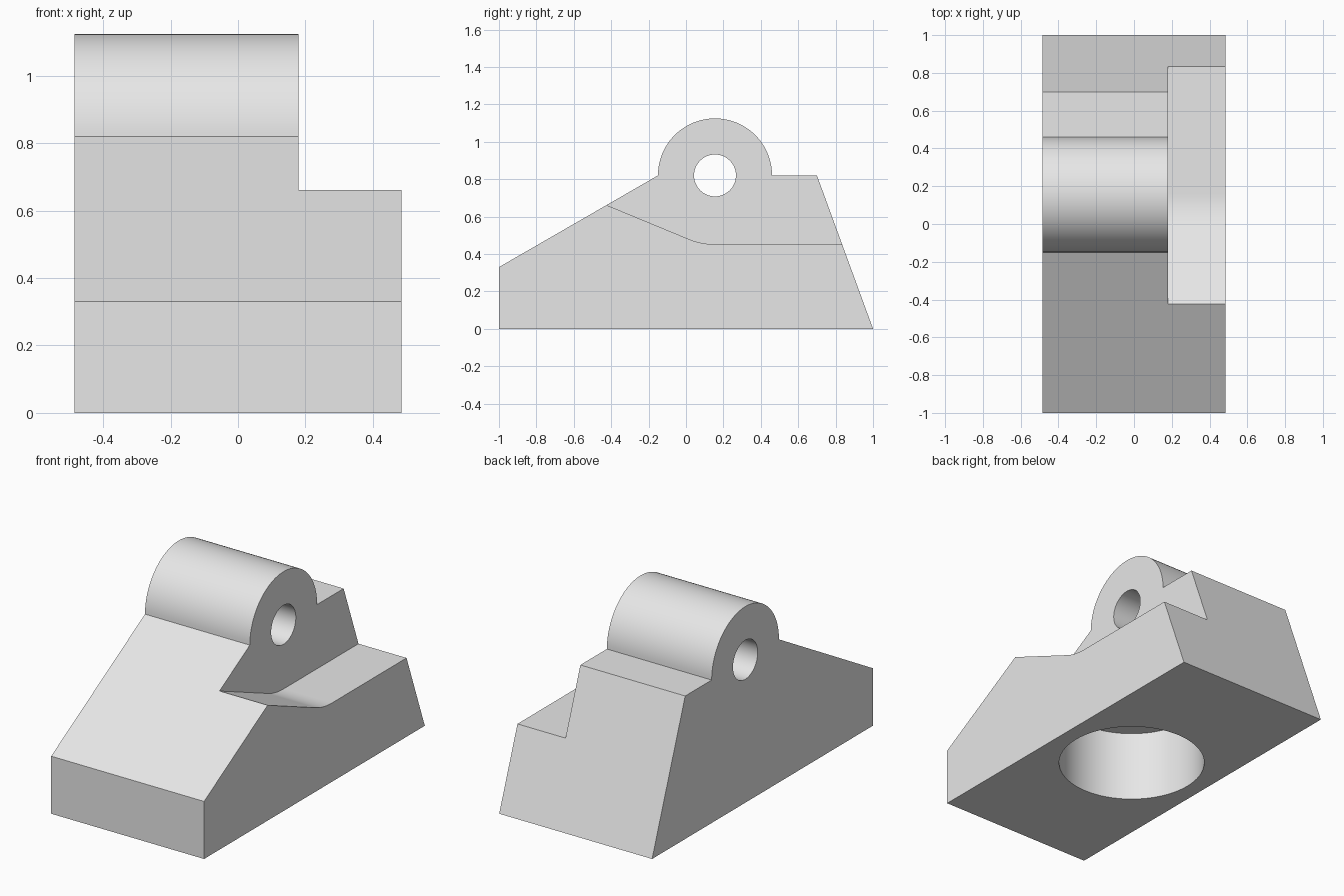
import bpy, bmesh
from math import sin, cos, pi, radians, tan

# Remove the default cube
if "Cube" in bpy.data.objects:
    bpy.data.objects.remove(bpy.data.objects["Cube"], do_unlink=True)

HALF_WIDTH = 0.485
STEP_X = 0.18
PIN_Y, PIN_Z = 0.155, 0.82
BOSS_R, PIN_R, RELIEF_R = 0.305, 0.112, 0.368

grey = bpy.data.materials.new("plain grey")
grey.use_nodes = True
grey.diffuse_color = (0.8, 0.8, 0.8, 1)
grey.node_tree.nodes["Principled BSDF"].inputs["Base Color"].default_value = (0.8, 0.8, 0.8, 1)


def arc(cy, cz, r, start, end, steps):
    """Points on an arc, angles in degrees."""
    angles = [radians(start + (end - start) * i / steps) for i in range(steps + 1)]
    return [(cy + r * cos(a), cz + r * sin(a)) for a in angles]


def prism(name, points, to_3d, depth):
    """Extrude a flat profile along a depth vector."""
    bm = bmesh.new()
    face = bm.faces.new([bm.verts.new(to_3d(u, v)) for u, v in points])
    top = bmesh.ops.extrude_face_region(bm, geom=[face])
    moved = [g for g in top["geom"] if isinstance(g, bmesh.types.BMVert)]
    bmesh.ops.translate(bm, verts=moved, vec=depth)
    bmesh.ops.recalc_face_normals(bm, faces=bm.faces)
    mesh = bpy.data.meshes.new(name)
    bm.to_mesh(mesh)
    bm.free()
    mesh.materials.append(grey)
    obj = bpy.data.objects.new(name, mesh)
    bpy.context.collection.objects.link(obj)
    return obj


def side_prism(name, points, x0, x1):
    return prism(name, points, lambda y, z: (x0, y, z), (x1 - x0, 0, 0))


# Wedge body with the rounded boss on top
outline = [(-1, 0), (1, 0), (0.70, PIN_Z)]
outline += arc(PIN_Y, PIN_Z, BOSS_R, 0, 180, 48)
outline += [(-1, 0.33)]
body = side_prism("bracket_body", outline, -HALF_WIDTH, HALF_WIDTH)

# Relief step beside the boss: slope, concentric fillet, flat floor
slope = radians(22.5)
start_y = PIN_Y - RELIEF_R * sin(slope)
start_z = PIN_Z - RELIEF_R * cos(slope)
relief = [(-0.7, start_z + (start_y + 0.7) * tan(slope))]
relief += arc(PIN_Y, PIN_Z, RELIEF_R, 247.5, 270, 10)
relief += [(1.2, PIN_Z - RELIEF_R), (1.2, 1.4), (-0.7, 1.4)]

# Cutters: relief, pin hole, blind bore in the underside
cutters = [
    side_prism("relief_cutter", relief, STEP_X, 0.7),
    side_prism("pin_hole_cutter", arc(PIN_Y, PIN_Z, PIN_R, 0, 360, 48)[:-1], -0.7, 0.7),
    prism("bore_cutter", arc(0, -0.02, 0.394, 0, 360, 72)[:-1],
          lambda x, y: (x, y, -0.2), (0, 0, 0.61)),
]

bpy.ops.object.select_all(action="DESELECT")
bpy.context.view_layer.objects.active = body
body.select_set(True)
for cutter in cutters:
    cutter.hide_render = True
    cut = body.modifiers.new(cutter.name, "BOOLEAN")
    cut.operation = "DIFFERENCE"
    cut.solver = "EXACT"
    cut.object = cutter
    bpy.ops.object.modifier_apply(modifier=cut.name)
    bpy.data.objects.remove(cutter, do_unlink=True)

# Smooth the curved strips, keep the broad planes flat
bpy.ops.object.shade_smooth_by_angle(angle=radians(25))
for poly in body.data.polygons:
    if poly.area > 0.05:
        poly.use_smooth = False
